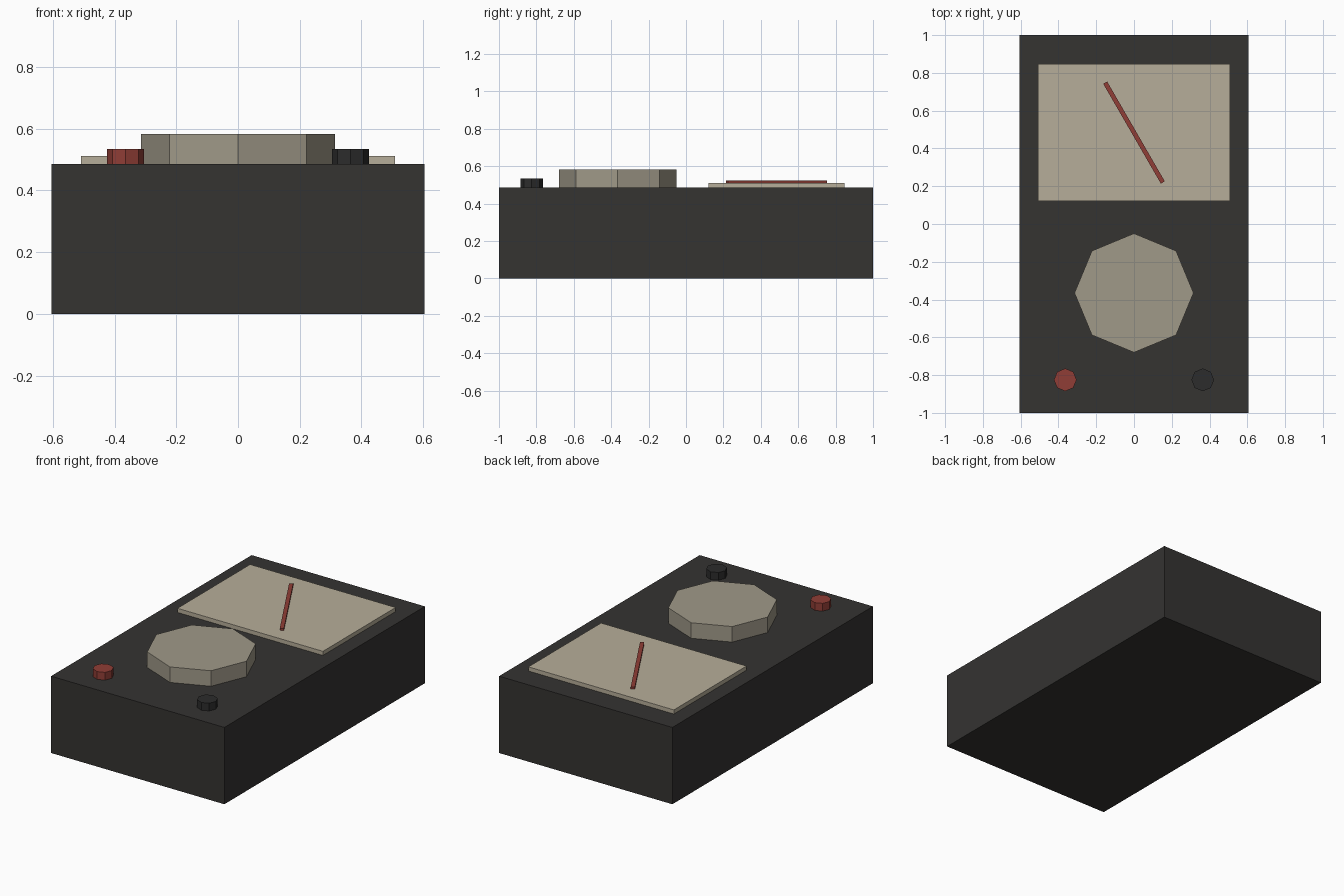
import bpy
from math import radians

if "Cube" in bpy.data.objects:
    bpy.data.objects.remove(bpy.data.objects["Cube"])

TOP = 0.485  # top face of the case


def material(name, rgb):
    m = bpy.data.materials.new(name)
    m.diffuse_color = (*rgb, 1)
    m.use_nodes = True
    m.node_tree.nodes["Principled BSDF"].inputs["Base Color"].default_value = m.diffuse_color
    return m


def finish(name, mat):
    ob = bpy.context.object
    ob.name = name
    ob.data.materials.append(mat)
    return ob


def box(name, x, y, z0, size, mat, turn=0):
    bpy.ops.mesh.primitive_cube_add(size=1, location=(x, y, z0 + size[2] / 2),
                                    rotation=(0, 0, radians(turn)))
    ob = finish(name, mat)
    ob.scale = size
    return ob


def octagon(name, x, y, radius, height, mat):
    bpy.ops.mesh.primitive_cylinder_add(vertices=8, radius=radius, depth=height,
                                        location=(x, y, TOP + height / 2))
    return finish(name, mat)


case_mat = material("case_dark", (0.035, 0.033, 0.031))
face_mat = material("meter_cream", (0.47, 0.42, 0.32))
dial_mat = material("dial_tan", (0.35, 0.32, 0.25))
red_mat = material("red", (0.28, 0.048, 0.037))
black_mat = material("black", (0.025, 0.025, 0.025))

# Case
box("case", 0, 0, 0, (1.21, 2.0, TOP), case_mat)

# Meter face with slanted needle
box("meter_face", 0, 0.484, TOP, (1.016, 0.725, 0.026), face_mat)
box("needle", 0, 0.484, TOP + 0.026, (0.024, 0.61, 0.012), red_mat, 30)

# Selector dial
octagon("selector_dial", 0, -0.365, 0.315, 0.098, dial_mat)

# Probe sockets
octagon("red_socket", -0.364, -0.825, 0.06, 0.049, red_mat)
octagon("black_socket", 0.364, -0.825, 0.06, 0.049, black_mat)
